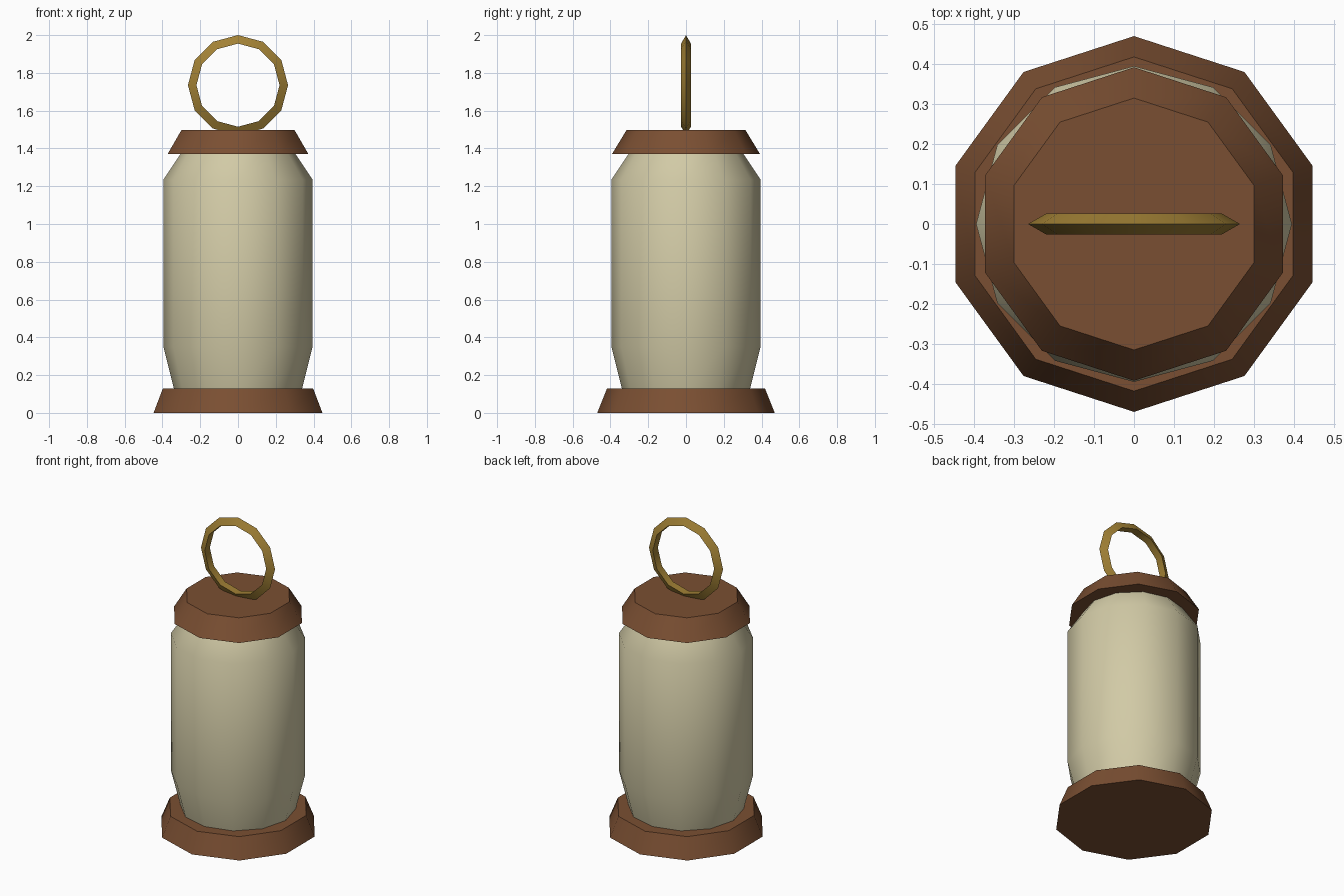
import bpy, bmesh, math

cube = bpy.data.objects.get("Cube")
if cube:
    bpy.data.objects.remove(cube, do_unlink=True)


def material(name, rgb):
    m = bpy.data.materials.new(name)
    m.use_nodes = True
    m.diffuse_color = (*rgb, 1)
    m.node_tree.nodes["Principled BSDF"].inputs["Base Color"].default_value = (*rgb, 1)
    return m


def finish(obj, mat, angle):
    obj.data.materials.append(mat)
    bpy.ops.object.select_all(action="DESELECT")
    obj.select_set(True)
    bpy.context.view_layer.objects.active = obj
    bpy.ops.object.shade_smooth_by_angle(angle=math.radians(angle))


def lathe(name, sides, profile, mat, angle):
    """Closed solid from (radius, height) rings, with one corner on +y."""
    bm = bmesh.new()
    rings = []
    for r, z in profile:
        turns = [math.pi / 2 + math.tau * i / sides for i in range(sides)]
        rings.append([bm.verts.new((r * math.cos(a), r * math.sin(a), z)) for a in turns])
    for low, high in zip(rings, rings[1:]):
        for i in range(sides):
            j = (i + 1) % sides
            bm.faces.new((low[i], low[j], high[j], high[i]))
    bm.faces.new(rings[0][::-1])
    bm.faces.new(rings[-1])
    mesh = bpy.data.meshes.new(name)
    bm.to_mesh(mesh)
    bm.free()
    obj = bpy.data.objects.new(name, mesh)
    bpy.context.collection.objects.link(obj)
    finish(obj, mat, angle)


wood = material("brown wood", (0.195, 0.078, 0.032))
glass = material("pale cream glass", (0.64, 0.59, 0.38))
brass = material("dull brass", (0.36, 0.22, 0.036))

# Foot and lid: ten-sided tapered discs
lathe("base", 10, [(0.47, 0), (0.418, 0.13)], wood, 40)
lathe("lid", 10, [(0.392, 1.37), (0.315, 1.497)], wood, 40)

# Jar body with tapered foot and shoulder
lathe("jar_body", 12, [(0.332, 0.1), (0.395, 0.35), (0.395, 1.235), (0.285, 1.4)], glass, 40)

# Upright carrying ring with a triangular section
bpy.ops.mesh.primitive_torus_add(
    major_segments=12, minor_segments=3, major_radius=0.235, minor_radius=0.03,
    location=(0, 0, 1.735), rotation=(math.pi / 2, 0, 0))
ring = bpy.context.object
ring.name = "carrying_ring"
finish(ring, brass, 40)
